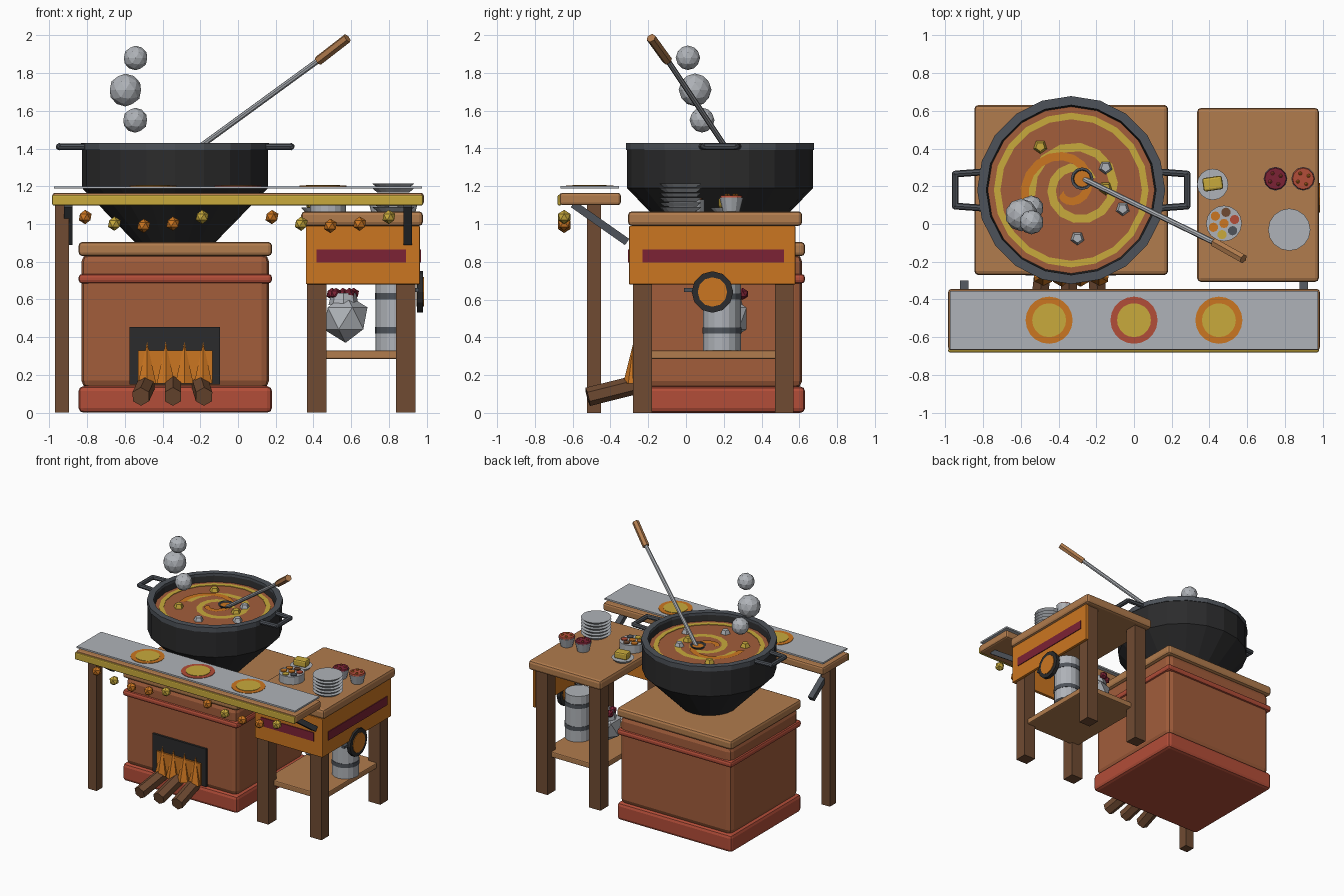
import bpy, bmesh, math
from mathutils import Vector, Matrix

if "Cube" in bpy.data.objects:
    bpy.data.objects.remove(bpy.data.objects["Cube"])

COLOURS = {
    "iron_black": (.024, .024, .025), "iron_grey": (.075, .085, .1), "steel": (.43, .45, .48),
    "wood_light": (.44, .2, .075), "wood_dark": (.16, .07, .032), "clay": (.36, .11, .044),
    "brick_red": (.45, .075, .04), "orange": (.6, .18, .015), "yellow": (.58, .4, .045),
    "crimson": (.2, .016, .035)}
MATS = {}
for name, c in COLOURS.items():
    MATS[name] = bpy.data.materials.new(name)
    MATS[name].diffuse_color = (*c, 1)


def finish(bm, name, mat, bevel=0):
    bmesh.ops.recalc_face_normals(bm, faces=bm.faces)
    me = bpy.data.meshes.new(name)
    bm.to_mesh(me)
    bm.free()
    ob = bpy.data.objects.new(name, me)
    bpy.context.collection.objects.link(ob)
    me.materials.append(MATS[mat])
    if bevel:
        m = ob.modifiers.new("bevel", "BEVEL")
        m.width, m.segments = bevel, 2
    return ob


def box(name, mat, x, y, z, bevel=0, rot=None):
    """Box from (min, max) ranges, optionally rotated about its centre."""
    bm = bmesh.new()
    bmesh.ops.create_cube(bm, size=1)
    size = Vector((x[1]-x[0], y[1]-y[0], z[1]-z[0]))
    mid = Vector((x[0]+x[1], y[0]+y[1], z[0]+z[1])) / 2
    bm.transform(Matrix.Translation(mid) @ (rot or Matrix()) @ Matrix.Diagonal((*size, 1)))
    return finish(bm, name, mat, bevel)


def rod(name, mat, p, q, r1, r2=None, n=16):
    """Cylinder or cone frustum from p to q."""
    p, q = Vector(p), Vector(q)
    d = q - p
    bm = bmesh.new()
    bmesh.ops.create_cone(bm, cap_ends=True, segments=n, radius1=r1,
                          radius2=r1 if r2 is None else r2, depth=d.length)
    bm.transform(Matrix.Translation((p+q)/2) @ d.to_track_quat('Z', 'Y').to_matrix().to_4x4())
    return finish(bm, name, mat)


def disc(name, mat, x, y, z0, z1, r1, r2=None, n=16):
    return rod(name, mat, (x, y, z0), (x, y, z1), r1, r2, n)


def ball(name, mat, p, r, sub=1):
    bm = bmesh.new()
    bmesh.ops.create_icosphere(bm, subdivisions=sub, radius=r)
    bm.transform(Matrix.Translation(p))
    return finish(bm, name, mat)


def lathe(name, mat, x, y, profile, n, closed=False):
    """Spin an (r, z) profile around a vertical axis."""
    bm = bmesh.new()
    rings = [[bm.verts.new((x+r*math.cos(2*math.pi*i/n), y+r*math.sin(2*math.pi*i/n), z))
              for i in range(n)] for r, z in profile]
    for a, b in zip(rings, rings[1:] + ([rings[0]] if closed else [])):
        for i in range(n):
            j = (i+1) % n
            bm.faces.new((a[i], a[j], b[j], b[i]))
    if not closed:
        bm.faces.new(rings[0])
        bm.faces.new(rings[-1])
    return finish(bm, name, mat)


def swirl(name, mat, x, y, z, a0, a1, r0, r1, w, n):
    """Flat spiral ribbon."""
    bm = bmesh.new()
    prev = None
    for i in range(n+1):
        t = i/n
        a, r = math.radians(a0+(a1-a0)*t), r0+(r1-r0)*t
        pair = [bm.verts.new((x+k*math.cos(a), y+k*math.sin(a), z)) for k in (r-w/2, r+w/2)]
        if prev:
            bm.faces.new((prev[0], prev[1], pair[1], pair[0]))
        prev = pair
    bmesh.ops.solidify(bm, geom=bm.faces[:], thickness=.003)
    return finish(bm, name, mat)


CX, CY = -.333, .18

# Stove
box("stove_plinth", "brick_red", (-.845, .18), (-.27, .63), (0, .14), .025)
box("stove_body", "clay", (-.83, .165), (-.255, .615), (.13, .84), .04)
box("stove_band", "brick_red", (-.845, .18), (-.27, .63), (.685, .735), .018)
box("stove_top", "wood_light", (-.845, .18), (-.27, .63), (.83, .905), .02)
box("firebox", "iron_black", (-.575, -.095), (-.272, -.25), (.15, .455))
box("flame_back", "orange", (-.53, -.135), (-.285, -.26), (.155, .33))
for i in range(4):
    x = -.482 + .099*i
    disc("flame", "orange", x, -.278, .155, .375, .055, 0, 6)
for x, dx in ((-.515, .03), (-.345, 0), (-.18, -.02)):
    rod("log", "wood_dark", (x, -.52, .085), (x+dx, -.26, .15), .05, n=6)

# Cauldron
lathe("cauldron", "iron_black", CX, CY, [(.21, .9), (.493, 1.19), (.493, 1.41), (.45, 1.41),
                                         (.44, 1.35)], 20)
lathe("cauldron_rim", "iron_grey", CX, CY, [(.498, 1.392), (.498, 1.43), (.45, 1.43), (.45, 1.392)],
      20, True)
for s in (-1, 1):
    pts = [(CX+s*.48, CY+.095, 1.41), (CX+s*.615, CY+.085, 1.41),
           (CX+s*.615, CY-.085, 1.41), (CX+s*.48, CY-.095, 1.41)]
    for a, b in zip(pts, pts[1:]):
        rod("cauldron_handle", "iron_grey", a, b, .018, n=8)
    for p in pts[1:3]:
        ball("handle_corner", "iron_grey", p, .02)

# Soup with painted swirls and floating pieces
SZ = 1.365
disc("soup", "clay", CX, CY, SZ-.03, SZ, .442, n=20)
lathe("soup_ring", "yellow", CX, CY, [(.375, SZ), (.375, SZ+.004), (.41, SZ+.004), (.41, SZ)], 20, True)
swirl("yellow_swirl", "yellow", -.3, .19, SZ+.004, 190, -330, .25, .09, .045, 20)
swirl("orange_swirl", "orange", -.36, .19, SZ+.007, 200, -130, .23, .04, .045, 16)
for x, y, m in ((-.497, .41, "yellow"), (-.15, .3, "steel"), (-.06, .08, "steel"),
                (-.3, -.075, "steel"), (-.55, .03, "yellow"), (-.15, .19, "yellow")):
    disc("soup_piece", m, x, y, SZ-.005, SZ+.03, .04, .025, 5)

# Ladle
lathe("ladle_bowl", "iron_grey", -.275, .24, [(.045, SZ), (.06, SZ+.02), (.048, SZ+.02), (.04, SZ+.005)], 12)
disc("ladle_broth", "orange", -.275, .24, SZ+.004, SZ+.012, .046, n=12)
rod("ladle_rod", "steel", (-.27, .24, 1.36), (.43, -.1, 1.87), .015, n=8)
rod("ladle_grip", "wood_light", (.425, -.098, 1.865), (.58, -.185, 1.985), .026, n=6)

# Steam
for p, r in (((-.543, .01, 1.88), .065), ((-.597, .048, 1.71), .087), ((-.545, .085, 1.55), .066)):
    ball("steam_puff", "steel", p, r, 2)

# Front counter
box("counter_board", "wood_light", (-.985, .985), (-.67, -.345), (1.1, 1.165), .015)
box("counter_trim", "yellow", (-.985, .98), (-.68, -.66), (1.098, 1.155), .008)
box("counter_runner", "steel", (-.975, .975), (-.665, -.355), (1.187, 1.2))
for x, m in ((-.45, "orange"), (0, "brick_red"), (.45, "orange")):
    disc("runner_spot_outer", m, x, -.51, 1.2, 1.203, .125, n=20)
    disc("runner_spot_inner", "yellow", x, -.51, 1.203, 1.206, .09, n=20)
box("counter_leg", "wood_dark", (-.97, -.895), (-.525, -.45), (0, 1.11))
for x in (-.9, .9):
    box("counter_bracket", "iron_grey", (x-.022, x+.022), (-.63, -.28), (.985, 1.025), 0,
        Matrix.Rotation(math.radians(-35), 4, 'X'))

# Bead garland in two sagging swags
for x0, cols in ((-.81, "oyooy"), (.18, "oyooy")):
    for i, c in enumerate(cols):
        z = 1.037 - .047*(1-((i-2)/2)**2)
        ball("garland_bead", "orange" if c == "o" else "yellow", (x0+.155*i, -.645, z), .038)

# Side table
box("table_top", "wood_light", (.335, .98), (-.307, .615), (.99, 1.067), .02)
for x in (.365, .838):
    for y in (-.28, .47):
        box("table_leg", "wood_dark", (x, x+.103), (y, y+.1), (0, 1))
box("table_shelf", "wood_light", (.4, .91), (-.21, .52), (.285, .33), .008)
box("front_apron", "orange", (.36, .965), (-.302, -.275), (.68, .99), .006)
box("side_apron", "orange", (.94, .965), (-.302, .58), (.68, .99), .006)
box("front_apron_stripe", "crimson", (.415, .89), (-.308, -.3), (.795, .865))
box("side_apron_stripe", "crimson", (.963, .971), (-.23, .52), (.795, .865))
rod("gong_rim", "iron_black", (.95, .14, .64), (.98, .14, .64), .11, n=12)
rod("gong_face", "orange", (.945, .14, .64), (.985, .14, .64), .078, n=12)
box("gong_peg", "iron_grey", (.93, .96), (-.01, .05), (.64, .66))

# Shelf goods
disc("canister", "steel", .828, .19, .33, .7, .1)
for z in (.42, .6):
    disc("canister_band", "iron_grey", .828, .19, z, z+.033, .103)
ball("sack", "steel", (.57, .21, .5), .13)
disc("sack_neck", "steel", .56, .22, .57, .635, .08, .065, 8)
for i in range(5):
    a = 2*math.pi*i/5 + .3
    ball("sack_berry", "crimson", (.555+.06*math.cos(a), .24+.06*math.sin(a), .63), .032)

# Plate stack
for i in range(6):
    z = 1.067 + .025*i
    disc("plate", "steel", .823, -.03, z, z+.023, .085, .112)

# Spice tray
disc("spice_tray", "steel", .477, .003, 1.067, 1.13, .095)
spots = ["brick_red", "wood_dark", "orange", "orange", "yellow", "iron_grey"]
for i, m in enumerate(spots):
    a = math.radians(20 + 60*i)
    disc("spice", m, .477+.06*math.cos(a), .003+.06*math.sin(a), 1.13, 1.137, .025, n=10)
disc("spice", "orange", .477, .003, 1.13, 1.137, .025, n=10)

# Butter dish
disc("butter_dish", "steel", .417, .21, 1.067, 1.088, .065, .083)
box("butter", "yellow", (.365, .47), (.178, .25), (1.085, 1.14), .012, Matrix.Rotation(.15, 4, 'Z'))

# Condiment bowls
for x, m, bit in ((.75, "crimson", "brick_red"), (.897, "brick_red", "orange")):
    disc("bowl", "steel", x, .24, 1.067, 1.14, .045, .063, 12)
    disc("bowl_filling", m, x, .24, 1.135, 1.15, .062, .056, 12)
    for i in range(4):
        a = 1.57*i + .5
        ball("bowl_bit", bit, (x+.032*math.cos(a), .24+.032*math.sin(a), 1.15), .011)

for m in bpy.data.materials:
    if m.users and not m.is_grease_pencil:
        m.use_nodes = True
        m.node_tree.nodes["Principled BSDF"].inputs["Base Color"].default_value = m.diffuse_color
